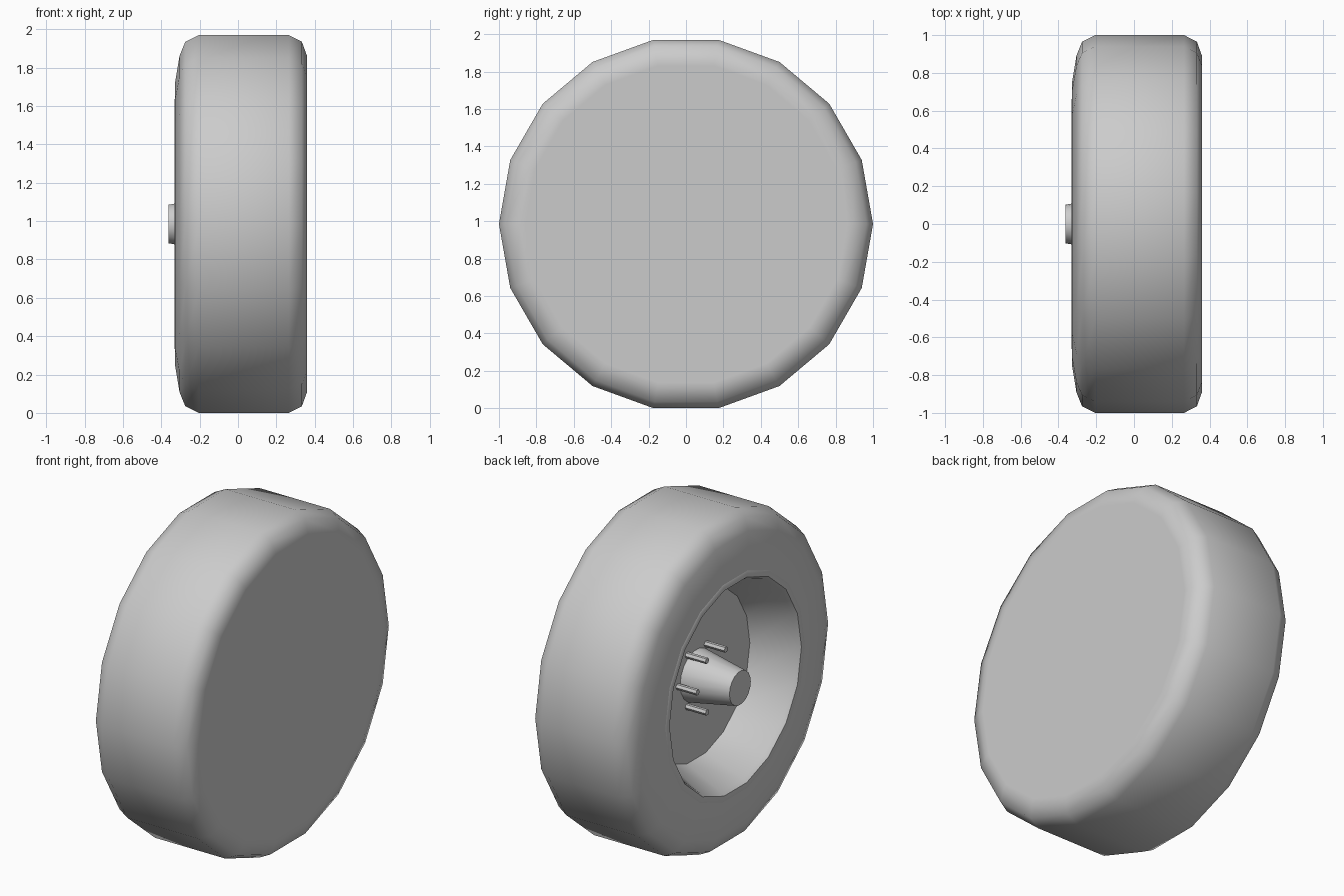
import bpy, bmesh
from math import cos, sin, pi, radians

cube = bpy.data.objects.get("Cube")
if cube:
    bpy.data.objects.remove(cube, do_unlink=True)

AXLE_Z = 0.985

grey = bpy.data.materials.new("light_grey")
grey.use_nodes = True
colour = (0.6, 0.6, 0.6, 1)
grey.diffuse_color = colour
grey.node_tree.nodes["Principled BSDF"].inputs["Base Color"].default_value = colour


def lathe(name, profile, sides, y=0, z=0, angle=50):
    """Spin (x, radius) points round an axle along x; radius 0 closes an end."""
    bm = bmesh.new()
    rings = []
    for x, r in profile:
        n = sides if r > 0 else 1
        rings.append([bm.verts.new((x, y + r * cos(2 * pi * i / sides),
                                    AXLE_Z + z + r * sin(2 * pi * i / sides)))
                      for i in range(n)])
    for a, b in zip(rings, rings[1:]):
        for i in range(sides):
            j = (i + 1) % sides
            quad = [a[i % len(a)], a[j % len(a)], b[j % len(b)], b[i % len(b)]]
            bm.faces.new(list(dict.fromkeys(quad)))
    mesh = bpy.data.meshes.new(name)
    bm.to_mesh(mesh)
    bm.free()
    mesh.materials.append(grey)
    ob = bpy.data.objects.new(name, mesh)
    bpy.context.collection.objects.link(ob)
    bpy.ops.object.select_all(action='DESELECT')
    ob.select_set(True)
    bpy.context.view_layer.objects.active = ob
    bpy.ops.object.shade_smooth_by_angle(angle=radians(angle))
    return ob


# Tyre with a flat closed outer side, rounded shoulders and an open inner side
lathe("tyre", [(0.36, 0), (0.36, 0.86), (0.36, 0.89), (0.333, 0.965),
               (0.265, 1), (-0.205, 1), (-0.275, 0.965), (-0.305, 0.89),
               (-0.328, 0.75), (-0.328, 0.64)], 18)

# Dished rim: lip, sloping wall and flat floor
lathe("rim", [(-0.326, 0.67), (-0.331, 0.66), (-0.331, 0.63), (-0.31, 0.615),
              (-0.07, 0.51), (-0.07, 0)], 18, angle=30)

# Tapered hub
lathe("hub", [(-0.07, 0.156), (-0.362, 0.102), (-0.362, 0)], 18)

# Ring of wheel studs
for k in range(6):
    a = k * pi / 3
    lathe(f"stud_{k + 1}", [(-0.07, 0.018), (-0.205, 0.018), (-0.205, 0)], 6,
          y=0.18 * cos(a), z=0.18 * sin(a))
